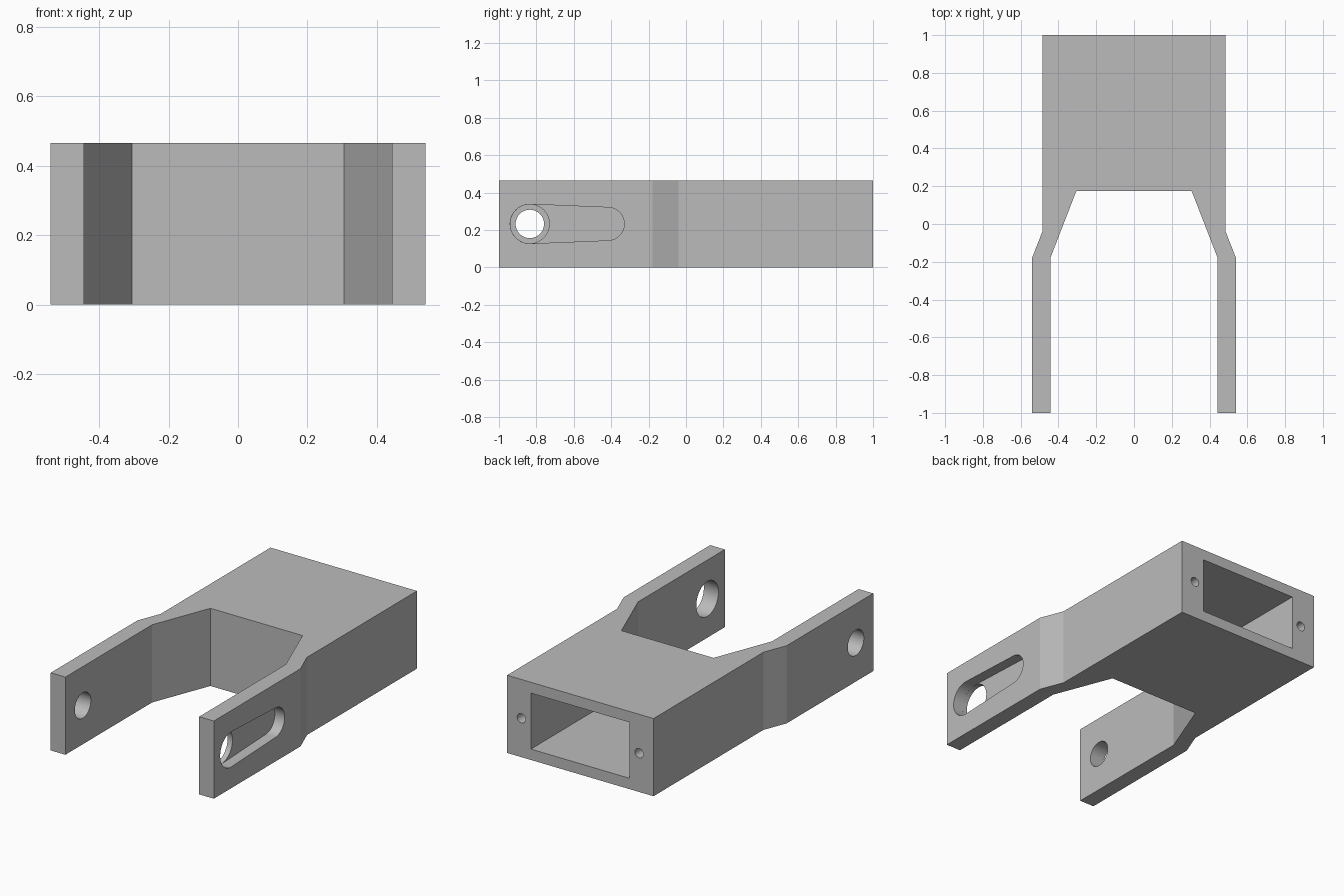
import bpy, bmesh, math

if "Cube" in bpy.data.objects:
    bpy.data.objects.remove(bpy.data.objects["Cube"])

H = 0.465           # overall height
MID = H / 2
PIVOT_Y = -0.835    # arm hole centre

grey = bpy.data.materials.new("plain grey")
grey.diffuse_color = (0.5, 0.5, 0.5, 1)
grey.use_nodes = True
grey.node_tree.nodes["Principled BSDF"].inputs["Base Color"].default_value = grey.diffuse_color


def prism(name, pts, axis, lo, hi):
    """Extrude a 2D profile along an axis: x takes (y, z), y takes (x, z), z takes (x, y)."""
    place = {"x": lambda a, b, t: (t, a, b),
             "y": lambda a, b, t: (a, t, b),
             "z": lambda a, b, t: (a, b, t)}[axis]
    bm = bmesh.new()
    rings = [[bm.verts.new(place(a, b, t)) for a, b in pts] for t in (lo, hi)]
    for ring in rings:
        bm.faces.new(ring)
    n = len(pts)
    for i in range(n):
        j = (i + 1) % n
        bm.faces.new((rings[0][i], rings[0][j], rings[1][j], rings[1][i]))
    bmesh.ops.recalc_face_normals(bm, faces=bm.faces[:])
    mesh = bpy.data.meshes.new(name)
    bm.to_mesh(mesh)
    bm.free()
    mesh.materials.append(grey)
    obj = bpy.data.objects.new(name, mesh)
    bpy.context.collection.objects.link(obj)
    return obj


def arc(cx, cy, r, start, end, n):
    return [(cx + r * math.cos(start + (end - start) * i / n),
             cy + r * math.sin(start + (end - start) * i / n)) for i in range(n + 1)]


def circle(cx, cy, r, n=48):
    return arc(cx, cy, r, 0, 2 * math.pi, n)[:-1]


# Forked body: half outline mirrored across x = 0
half = [(0.485, 1), (0.485, -0.04), (0.54, -0.18), (0.54, -1),
        (0.443, -1), (0.443, -0.18), (0.305, 0.175)]
outline = half + [(-x, y) for x, y in reversed(half)]
body = prism("fork_body", outline, "z", 0, H)

# Tapered slot: a large arc at the pivot joined to a smaller arc by tangents
R, r, tip_y = 0.105, 0.088, -0.418
t = math.acos((R - r) / (tip_y - PIVOT_Y))
slot = arc(PIVOT_Y, MID, R, t, 2 * math.pi - t, 32) + arc(tip_y, MID, r, -t, t, 32)

cutters = [
    # Rear rectangular cavity
    prism("cavity_cutter", [(-0.327, 0.065), (0.327, 0.065), (0.327, 0.4), (-0.327, 0.4)],
          "y", 0.27, 1.1),
    # Arm holes and the slot recess on the right arm's outer face
    prism("left_hole_cutter", circle(PIVOT_Y, MID, 0.076), "x", -0.7, -0.3),
    prism("right_hole_cutter", circle(PIVOT_Y, MID, R - 0.0005), "x", 0.3, 0.52),
    prism("slot_cutter", slot, "x", 0.475, 0.7),
]
# Rear screw holes
for side in (-1, 1):
    cutters.append(prism("screw_hole_cutter", circle(side * 0.39, MID, 0.028, 32),
                         "y", 0.75, 1.1))

bpy.context.view_layer.objects.active = body
body.select_set(True)
for c in cutters:
    c.hide_render = True
    mod = body.modifiers.new("cut", "BOOLEAN")
    mod.operation = "DIFFERENCE"
    mod.solver = "EXACT"
    mod.object = c
    bpy.ops.object.modifier_apply(modifier=mod.name)
for c in cutters:
    bpy.data.objects.remove(c)

bpy.ops.object.shade_smooth_by_angle(angle=math.radians(15))
